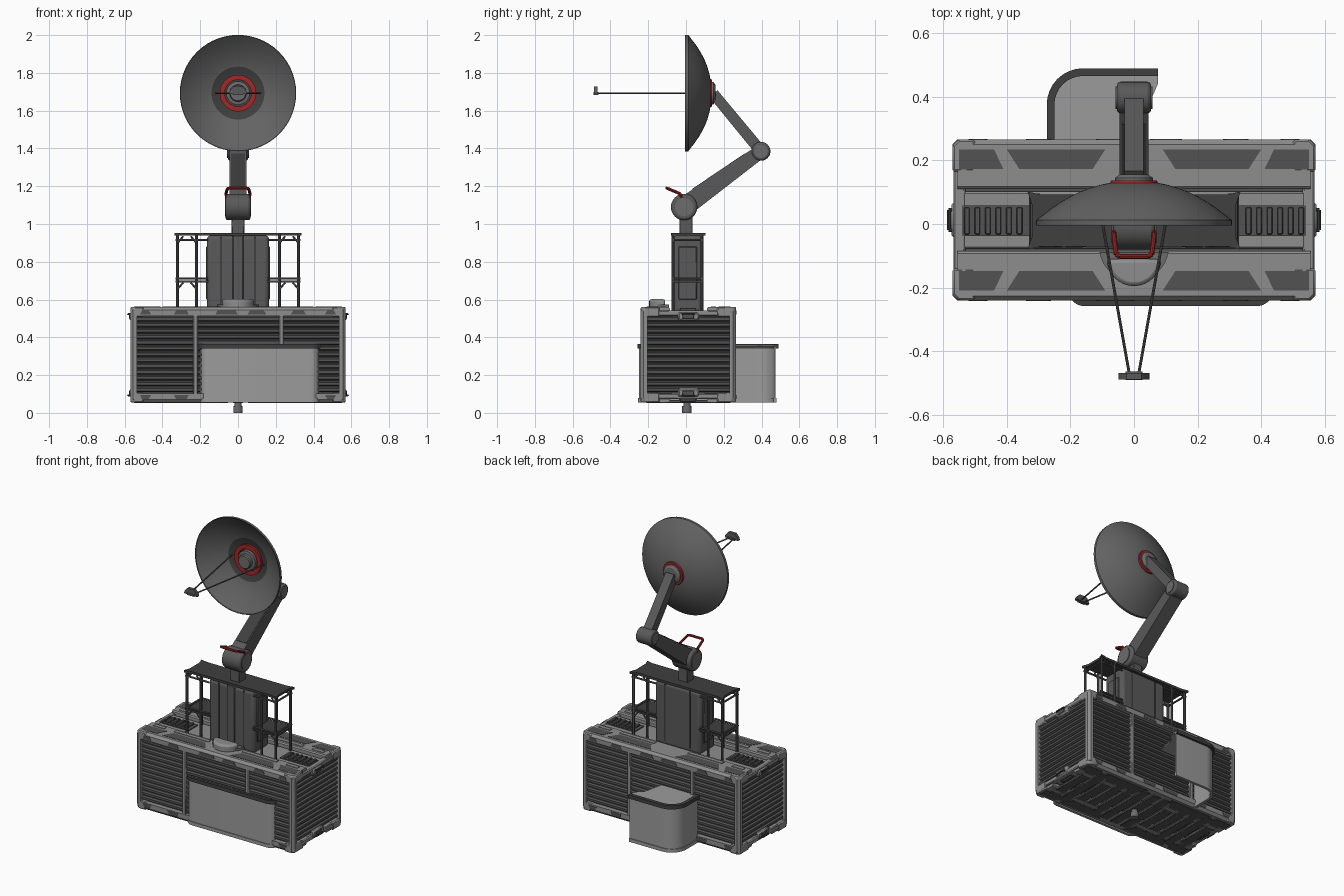
import bpy, bmesh, math
from mathutils import Vector, Matrix

if "Cube" in bpy.data.objects:
    bpy.data.objects.remove(bpy.data.objects["Cube"])

def mat(name, *c):
    m = bpy.data.materials.new(name)
    m.diffuse_color = (*(c if len(c) == 3 else c * 3), 1)
    m.use_nodes = True
    m.node_tree.nodes["Principled BSDF"].inputs["Base Color"].default_value = m.diffuse_color
    return m

FRAME, BIN = mat("frame grey", 0.27), mat("bin light grey", 0.33)
PANEL, DARK = mat("panel dark grey", 0.085), mat("plate charcoal", 0.05)
TOWER, DISH = mat("tower grey", 0.10), mat("dish grey", 0.125)
JOINT, RED = mat("joint grey", 0.15), mat("accent red", 0.36, 0.02, 0.02)
CY, CZ = 0.0125, 0.308          # crate centre

def finish(name, bm, m, m2=None, rule=None):
    bmesh.ops.remove_doubles(bm, verts=bm.verts, dist=1e-5)
    bmesh.ops.recalc_face_normals(bm, faces=bm.faces)
    for f in bm.faces:
        f.smooth = True
        if rule and rule(f):
            f.material_index = 1
    for e in bm.edges:
        e.smooth = e.calc_face_angle(0) < math.radians(32)
    me = bpy.data.meshes.new(name)
    bm.to_mesh(me)
    bm.free()
    me.materials.append(m)
    if m2:
        me.materials.append(m2)
    ob = bpy.data.objects.new(name, me)
    bpy.context.collection.objects.link(ob)
    return ob

def bevel(ob, w, seg=1):
    b = ob.modifiers.new("bevel", "BEVEL")
    b.width, b.segments, b.limit_method = w, seg, "ANGLE"
    return ob

def prism(name, pts, axis, lo, hi, m):
    """Extrude a 2D outline along an axis."""
    put = {"x": lambda a, b, t: (t, a, b), "y": lambda a, b, t: (a, t, b),
           "z": lambda a, b, t: (a, b, t)}[axis]
    bm = bmesh.new()
    A = [bm.verts.new(put(*p, lo)) for p in pts]
    B = [bm.verts.new(put(*p, hi)) for p in pts]
    bm.faces.new(A)
    bm.faces.new(B)
    for i in range(len(pts)):
        j = (i + 1) % len(pts)
        bm.faces.new((A[i], A[j], B[j], B[i]))
    return finish(name, bm, m)

def box(name, x0, x1, y0, y1, z0, z1, m, bev=0):
    ob = prism(name, [(x0, y0), (x1, y0), (x1, y1), (x0, y1)], "z", z0, z1, m)
    return bevel(ob, bev) if bev else ob

def cyl(name, p0, p1, r, m, n=24, r2=None):
    p0, p1 = Vector(p0), Vector(p1)
    d = p1 - p0
    bm = bmesh.new()
    bmesh.ops.create_cone(bm, cap_ends=True, segments=n, radius1=r, radius2=r if r2 is None else r2, depth=d.length,
                          matrix=Matrix.Translation((p0 + p1) / 2) @ d.to_track_quat("Z", "Y").to_matrix().to_4x4())
    return finish(name, bm, m)

def lathe(name, prof, m, m2=None, rule=None, z=1.693, n=56):
    """Spin (radius, y) points about the dish axis."""
    bm = bmesh.new()
    vs = [bm.verts.new((r, y, z)) for r, y in prof]
    es = [bm.edges.new(p) for p in zip(vs, vs[1:])]
    bmesh.ops.spin(bm, geom=vs + es, cent=(0, 0, z), axis=(0, 1, 0), angle=2 * math.pi, steps=n, use_duplicate=False)
    return finish(name, bm, m, m2, rule)

# ---- crate core and louvred panels
box("crate_core", -0.54, 0.54, -0.205, 0.23, 0.08, 0.525, PANEL)

def louvre(name, axis, lo, hi, face, s, z0=0.11, z1=0.515, n=13):
    """Slatted panel; face = outer plane, s = outward sign."""
    st = (z1 - z0) / n
    pts = [(face - s * 0.03, z1), (face - s * 0.03, z0)]
    for i in range(n):
        z = z0 + i * st
        pts += [(face - s * 0.012, z), (face, z + st * 0.2), (face, z + st * 0.65), (face - s * 0.012, z + st * 0.85)]
    prism(name, pts, axis, lo, hi, PANEL)

for s, side in ((-1, "front"), (1, "back")):
    fy = CY + s * 0.2525
    for i, (a, b) in enumerate(((-0.54, -0.235), (-0.215, 0.22), (0.24, 0.54))):
        louvre(f"{side}_louvre_{i}", "x", a, b, fy - s * 0.012, s)
    for x in (-0.225, 0.23):
        box(f"{side}_divider", x - 0.012, x + 0.012, *sorted((fy - s * 0.03, fy - s * 0.002)), 0.08, 0.53, FRAME, 0.004)
for s in (-1, 1):
    louvre("end_louvre", "y", CY - 0.22, CY + 0.22, s * 0.556, s)

# ---- crate frame: long rails, end rails, corner posts, inset plates
rail = [(-0.2525, 0.205), (-0.2525, 0.236), (-0.238, 0.252), (-0.105, 0.252),
        (-0.098, 0.245), (-0.098, 0.212), (-0.215, 0.212), (-0.222, 0.205)]
for s in (-1, 1):
    for v in (-1, 1):
        prism("long_rail", [(CY - s * y, CZ + v * z) for y, z in rail], "x", -0.555, 0.555, FRAME)
        top = CZ + v * 0.252
        for a, b, c, d in ((0.41, 0.55, 0.44, 0.55), (0.13, 0.36, 0.09, 0.40), (-0.36, -0.13, -0.40, -0.09), (-0.55, -0.41, -0.55, -0.44)):
            y0, y1 = CY + s * 0.16, CY + s * 0.222
            prism("rail_inset", [(a, y0), (b, y0), (d, y1), (c, y1)], "z", top - 0.004, top + 0.002, PANEL)
            box("rail_step", min(a, c) + 0.03, max(b, d) - 0.03, *sorted((CY + s * 0.12, CY + s * 0.145)), top - 0.004, top + 0.004, FRAME)
        for a, b in ((-0.52, -0.46), (-0.34, -0.26), (-0.12, 0.0), (0.05, 0.15), (0.28, 0.36), (0.46, 0.52)):
            z0, z1 = CZ + v * 0.212, CZ + v * 0.234
            fy = CY + s * 0.2525
            prism("rail_face_inset", [(a, z0), (b, z0), (b - 0.012, z1), (a + 0.012, z1)], "y", fy - 0.002, fy + 0.002, PANEL)
    for e in (-1, 1):
        X, Y = e * 0.57, CY + s * 0.2525
        post = [(X - e * 0.035, Y), (X - e * 0.015, Y), (X, Y - s * 0.015), (X, Y - s * 0.035), (X - e * 0.035, Y - s * 0.035)]
        prism("corner_post", post, "z", 0.075, 0.54, FRAME)
        for v in (-1, 1):
            blk = [(X - e * 0.07, Y), (X - e * 0.018, Y), (X, Y - s * 0.018), (X, Y - s * 0.1), (X - e * 0.07, Y - s * 0.1)]
            bevel(prism("corner_block", blk, "z", *sorted((CZ + v * 0.2, CZ + v * 0.253)), FRAME), 0.006)
for e in (-1, 1):
    for v in (-1, 1):
        zs = lambda a, b: sorted((CZ + v * a, CZ + v * b))
        xs = lambda a, b: sorted((e * a, e * b))
        box("end_rail", *xs(0.53, 0.567), CY - 0.2, CY + 0.2, *zs(0.205, 0.235), FRAME, 0.005)
        box("end_latch", *xs(0.53, 0.574), CY - 0.055, CY + 0.055, *zs(0.18, 0.225), FRAME, 0.008)
        box("latch_recess", *xs(0.56, 0.577), CY - 0.03, CY + 0.03, *zs(0.19, 0.215), PANEL, 0.003)
        # carry handle loop
        path = [(e * 0.562, CY - 0.032), (e * 0.582, CY - 0.032), (e * 0.582, CY + 0.032), (e * 0.562, CY + 0.032)]
        for p, q in zip(path, path[1:]):
            cyl("carry_handle", (*p, CZ + v * 0.215), (*q, CZ + v * 0.215), 0.005, DARK, 8)

# ---- recessed middle strip, top and bottom
for v in (-1, 1):
    zs = lambda a, b: sorted((CZ + v * a, CZ + v * b))
    box("middle_strip", -0.555, 0.555, CY - 0.09, CY + 0.09, *zs(0.2, 0.232), FRAME, 0.006)
    for e in (-1, 1):
        box("strip_panel", *sorted((e * 0.33, e * 0.54)), CY - 0.05, CY + 0.045, *zs(0.22, 0.238), PANEL)
        for i in range(6):
            x = e * (0.36 + i * 0.033)
            box("strip_rib", x - 0.009, x + 0.009, CY - 0.045, CY + 0.04, *zs(0.235, 0.248), PANEL, 0.003)
for i in range(13):                       # dark underside slats
    x = -0.48 + i * 0.08
    box("bottom_slat", x - 0.03, x + 0.03, -0.19, 0.215, 0.052, 0.07, PANEL, 0.004)
cyl("bottom_bolt_collar", (0, 0.005, 0.03), (0, 0.005, 0.07), 0.019, JOINT)
cyl("bottom_bolt_head", (0, 0.005, 0), (0, 0.005, 0.036), 0.025, JOINT)

# ---- side bins: curved walls with dark top rim
def arc(cx, cy, r, a0, a1, n=8):
    return [(cx + r * math.cos(math.radians(a0 + (a1 - a0) * i / n)),
             cy + r * math.sin(math.radians(a0 + (a1 - a0) * i / n))) for i in range(n + 1)]

def back_path(o):
    return [(-0.26 - o, 0.25)] + arc(-0.16, 0.375, 0.1 + o, 180, 90) + [(0.075, 0.475 + o)]

def front_path(o):
    return ([(-0.2 - o, -0.225)] + arc(-0.155, -0.205, 0.045 + o, 207, 270) +
            arc(0.385, -0.205, 0.045 + o, 270, 333) + [(0.43 + o, -0.225)])

for side, path in (("back", back_path), ("front", front_path)):
    band = lambda i, o: path(o) + path(i)[::-1]
    prism(side + "_bin_wall", band(-0.008, 0), "z", 0.06, 0.35, BIN)
    k = 0.014 if side == "back" else 0.008
    prism(side + "_bin_rim", band(-0.01, k), "z", 0.342, 0.366, DARK)
    prism(side + "_bin_base_rim", band(-0.012, 0.005), "z", 0.056, 0.078, BIN)
prism("back_bin_lid", back_path(-0.004) + [(0.075, 0.44), (0.06, 0.405), (0.03, 0.385), (0.0, 0.25)], "z", 0.352, 0.36, BIN)
prism("front_bin_lid", front_path(-0.004), "z", 0.352, 0.36, BIN)

# ---- tower, shelves and scaffold posts
bevel(box("tower", -0.165, 0.165, -0.07, 0.088, 0.53, 0.94, TOWER), 0.022, 3)
box("tower_front_strip", -0.028, 0.028, -0.078, -0.06, 0.56, 0.94, TOWER, 0.004)
for e in (-1, 1):
    box("tower_seam", e * 0.09 - 0.004, e * 0.09 + 0.004, -0.073, 0.091, 0.56, 0.93, DARK)
    box("tower_side_plate", *sorted((e * 0.15, e * 0.17)), -0.04, 0.058, 0.6, 0.88, TOWER, 0.004)
    box("middle_shelf", *sorted((e * 0.15, e * 0.33)), -0.072, 0.088, 0.69, 0.702, DARK)
    for y in (-0.068, 0.084):
        for x in (0.22, 0.32):
            cyl("scaffold_post", (e * x, y, 0.54), (e * x, y, 0.945), 0.008, TOWER, 8)
            for z in (0.69, 0.935):
                o = 0.03 if x < 0.3 else -0.03
                cyl("post_brace", (e * x, y, z - 0.035), (e * (x + o), y, z), 0.005, TOWER, 6)
        for z in (0.712, 0.915):
            cyl("shelf_rail", (e * 0.16, y, z), (e * 0.33, y, z), 0.006, TOWER, 8)
    for z in (0.712, 0.915):
        cyl("shelf_end_rail", (e * 0.32, -0.07, z), (e * 0.32, 0.086, z), 0.006, TOWER, 8)
plate = [(-0.335, -0.08), (-0.29, -0.07), (0.29, -0.07), (0.335, -0.08), (0.32, -0.04),
         (0.32, 0.06), (0.335, 0.102), (0.29, 0.092), (-0.29, 0.092), (-0.335, 0.102), (-0.32, 0.06), (-0.32, -0.04)]
prism("top_shelf", plate, "z", 0.938, 0.953, DARK)

# ---- rounded housing in front of the tower
prism("front_housing_base", arc(0, -0.07, 0.11, 190, 350, 16), "z", 0.55, 0.575, JOINT)
bevel(prism("front_housing", arc(0, -0.11, 0.085, 180, 360, 16), "z", 0.55, 0.602, FRAME), 0.012, 2)

# ---- jointed arm
SH, EL, HU = Vector((-0.01, 1.09)), Vector((0.397, 1.385)), Vector((0.145, 1.69))
def beam(name, p, q, h0, h1, w, m, lift=None):
    n = Vector((p.y - q.y, q.x - p.x)).normalized()
    n = n if n.y > 0 else -n
    lo0, lo1 = (-h0, -h1) if lift is None else (h0, h1)
    t = lift or 0
    prism(name, [p + n * lo0, q + n * lo1, q + n * (h1 + t), p + n * (h0 + t)], "x", -w, w, m)
beam("lower_arm", SH, EL, 0.052, 0.036, 0.045, TOWER)
beam("lower_arm_top_plate", SH.lerp(EL, 0.18), SH.lerp(EL, 0.85), 0.0485, 0.037, 0.038, DARK, 0.004)
beam("upper_arm", EL, HU, 0.03, 0.028, 0.03, TOWER)
box("neck", -0.034, 0.034, -0.035, 0.035, 0.94, 1.06, TOWER, 0.004)
for name, c, r, w in (("shoulder", SH, 0.07, 0.066), ("elbow", EL, 0.05, 0.054)):
    bevel(cyl(name, (-w, *c), (w, *c), r, TOWER, 32), 0.012, 2)
    cyl(name + "_cap", (-w - 0.004, *c), (w + 0.004, *c), r * 0.7, JOINT, 32)
grab = [(-0.058, -0.02, 1.13), (-0.064, -0.03, 1.16), (-0.056, -0.095, 1.187), (-0.045, -0.102, 1.19)]
grab += [(-x, y, z) for x, y, z in grab[::-1]]
for p, q in zip(grab, grab[1:]):
    cyl("red_grab_handle", p, q, 0.008, RED, 10)

# ---- dish bowl, rings, hubs and feed
bowl = lambda r: 0.125 * (1 - (r / 0.308) ** 2.2)
rs = [0.305, 0.285, 0.26, 0.23, 0.2, 0.17, 0.14, 0.1, 0.06, 0]
prof = [(r, bowl(r) - 0.002) for r in rs[::-1]] + [(0.305, -0.004), (0.308, -0.004), (0.308, 0.012)] + \
       [(r, bowl(r) + 0.01) for r in rs[1:]]
lathe("dish_bowl", prof, DISH, DARK, lambda f: f.normal.y < 0 and
      math.hypot(f.calc_center_median().x, f.calc_center_median().z - 1.693) < 0.139)
lathe("front_red_ring", [(0.07, 0.125), (0.07, 0.098), (0.097, 0.098), (0.097, 0.125)], RED)
lathe("front_hub", [(0, 0.06), (0.04, 0.06), (0.045, 0.066), (0.045, 0.085), (0.062, 0.088), (0.062, 0.12)], JOINT)
lathe("back_red_ring", [(0.05, 0.137), (0.072, 0.137), (0.078, 0.12), (0.078, 0.11)], RED)
lathe("back_hub", [(0, 0.155), (0.045, 0.155), (0.06, 0.145), (0.06, 0.12)], JOINT)
for e in (-1, 1):
    cyl("feed_strut", (e * 0.118, 0.108, 1.693), (e * 0.014, -0.475, 1.693), 0.0045, TOWER, 8)
prism("feed_head", [(-0.048, 1.688), (0.048, 1.688), (0.044, 1.705), (0.024, 1.728), (-0.024, 1.728), (-0.044, 1.705)],
      "y", -0.488, -0.468, TOWER)
box("feed_foot", -0.026, 0.026, -0.49, -0.464, 1.684, 1.698, TOWER)
